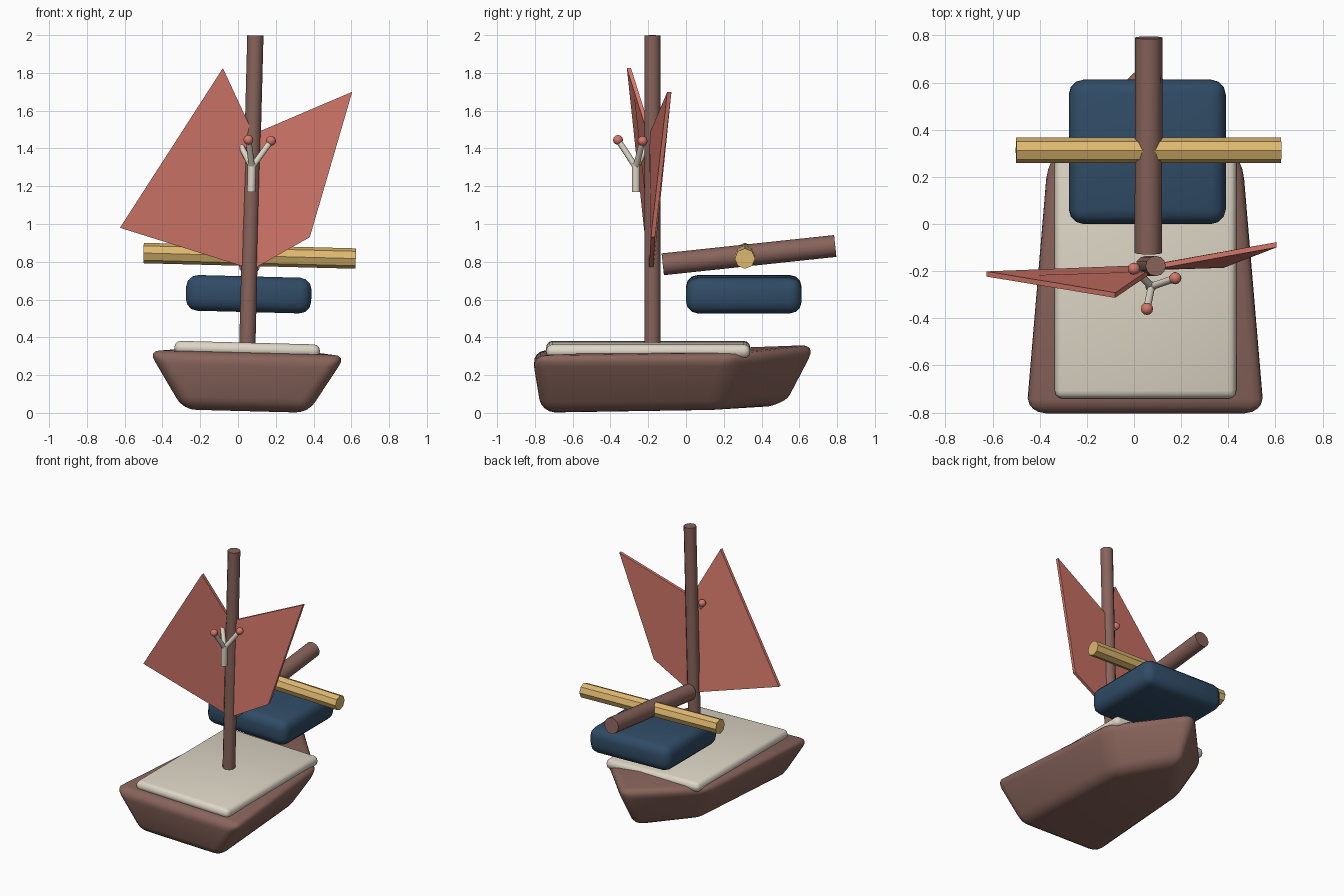
import bpy
import bmesh
import math
from mathutils import Vector, Matrix

if "Cube" in bpy.data.objects:
    bpy.data.objects.remove(bpy.data.objects["Cube"])

ROLL = Matrix.Rotation(0.026, 4, 'Y')   # slight list of the whole boat
CX = 0.04                               # centre line


def material(name, r, g, b):
    m = bpy.data.materials.new(name)
    m.diffuse_color = (*[(c / 255 / 12.92 if c < 11 else ((c / 255 + 0.055) / 1.055) ** 2.4)
                         for c in (r, g, b)], 1)
    m.use_nodes = True
    m.node_tree.nodes["Principled BSDF"].inputs["Base Color"].default_value = m.diffuse_color
    return m


WOOD = material("brown wood", 136, 100, 91)
CORAL = material("coral red", 212, 120, 106)
NAVY = material("navy blue", 48, 76, 102)
GOLD = material("golden yellow", 222, 184, 112)
CREAM = material("cream", 222, 214, 198)


def finish(name, bm, mat, roll=False, bevel=0, segments=3, angle=30):
    bmesh.ops.recalc_face_normals(bm, faces=bm.faces)
    if bevel:
        bmesh.ops.bevel(bm, geom=bm.edges[:], offset=bevel, segments=segments,
                        profile=0.5, affect='EDGES', clamp_overlap=True)
    if roll:
        bm.transform(ROLL)
    me = bpy.data.meshes.new(name)
    bm.to_mesh(me)
    bm.free()
    me.materials.append(mat)
    ob = bpy.data.objects.new(name, me)
    bpy.context.collection.objects.link(ob)
    bpy.ops.object.select_all(action='DESELECT')
    ob.select_set(True)
    bpy.context.view_layer.objects.active = ob
    bpy.ops.object.shade_smooth_by_angle(angle=math.radians(angle))
    return ob


def prism(name, lower, upper, mat, **kw):
    """Solid between two matching outlines."""
    bm = bmesh.new()
    a = [bm.verts.new(p) for p in lower]
    b = [bm.verts.new(p) for p in upper]
    bm.faces.new(a[::-1])
    bm.faces.new(b)
    n = len(a)
    for i in range(n):
        bm.faces.new((a[i], a[(i + 1) % n], b[(i + 1) % n], b[i]))
    return finish(name, bm, mat, **kw)


def slab(name, x, y, z, mat, **kw):
    """Rounded box from half width, y range and z range."""
    ring = [(CX - x, y[0]), (CX + x, y[0]), (CX + x, y[1]), (CX - x, y[1])]
    return prism(name, [(*p, z[0]) for p in ring], [(*p, z[1]) for p in ring],
                 mat, roll=True, **kw)


def rod(name, p, q, r, mat, sides=12, **kw):
    p, q = Vector(p), Vector(q)
    d = q - p
    bm = bmesh.new()
    bmesh.ops.create_cone(bm, cap_ends=True, segments=sides, radius1=r, radius2=r, depth=d.length)
    bm.transform(Matrix.Translation((p + q) / 2) @ d.to_track_quat('Z', 'Y').to_matrix().to_4x4())
    return finish(name, bm, mat, **kw)


def outline(w0, y0, z0, w1, y1, z1, yb, zb):
    """Five-sided hull ring: broad end, shoulders, pointed bow."""
    return [(CX - w0, y0, z0), (CX + w0, y0, z0), (CX + w1, y1, z1),
            (CX, yb, zb), (CX - w1, y1, z1)]


# Hull and deck
prism("hull", outline(0.335, -0.765, 0.010, 0.275, 0.16, 0.014, 0.56, 0.045),
      outline(0.53, -0.815, 0.32, 0.44, 0.27, 0.32, 0.72, 0.37),
      WOOD, roll=True, bevel=0.07, segments=4, angle=40)
slab("deck", 0.385, (-0.74, 0.34), (0.30, 0.373), CREAM, bevel=0.033, angle=40)

# Mast, boom, crossbeam and the padded cushion below
rod("mast", (CX, -0.178, 0.32), (CX, -0.178, 2.0), 0.043, WOOD, roll=True, angle=40)
rod("boom", (CX, -0.123, 0.788), (CX, 0.79, 0.885), 0.058, WOOD, roll=True, angle=40)
rod("crossbeam", (CX - 0.562, 0.312, 0.833), (CX + 0.562, 0.312, 0.833), 0.054, GOLD,
    sides=8, roll=True)
slab("cushion", 0.332, (0.0, 0.612), (0.535, 0.724), NAVY, bevel=0.062, angle=40)


# Sails: thin four-cornered sheets meeting at the mast
def sail(name, corners):
    t = Vector((0, 0.011, 0))
    pts = [Vector(c) for c in corners]
    prism(name, [p - t for p in pts], [p + t for p in pts], CORAL, angle=20)


sail("left_sail", [(0.06, -0.185, 0.765), (0.085, -0.19, 1.47),
                   (-0.08, -0.302, 1.825), (-0.625, -0.212, 0.98)])
sail("right_sail", [(0.06, -0.185, 0.75), (0.38, -0.175, 0.93),
                    (0.605, -0.088, 1.70), (0.085, -0.182, 1.478)])

# Forked twig with a berry on each branch
FORK = (0.074, -0.265, 1.30)
rod("twig_stem", (0.07, -0.265, 1.17), (0.074, -0.265, 1.32), 0.022, CREAM, sides=10, angle=40)
for i, tip in enumerate([(0.055, -0.36, 1.445), (0.175, -0.23, 1.44), (0.0, -0.19, 1.442)]):
    rod(f"twig_branch_{i + 1}", FORK, tip, 0.016, CREAM, sides=10, angle=40)
    ball = bmesh.new()
    bmesh.ops.create_uvsphere(ball, u_segments=12, v_segments=8, radius=0.026)
    bmesh.ops.translate(ball, verts=ball.verts, vec=tip)
    finish(f"berry_{i + 1}", ball, CORAL, angle=60)
